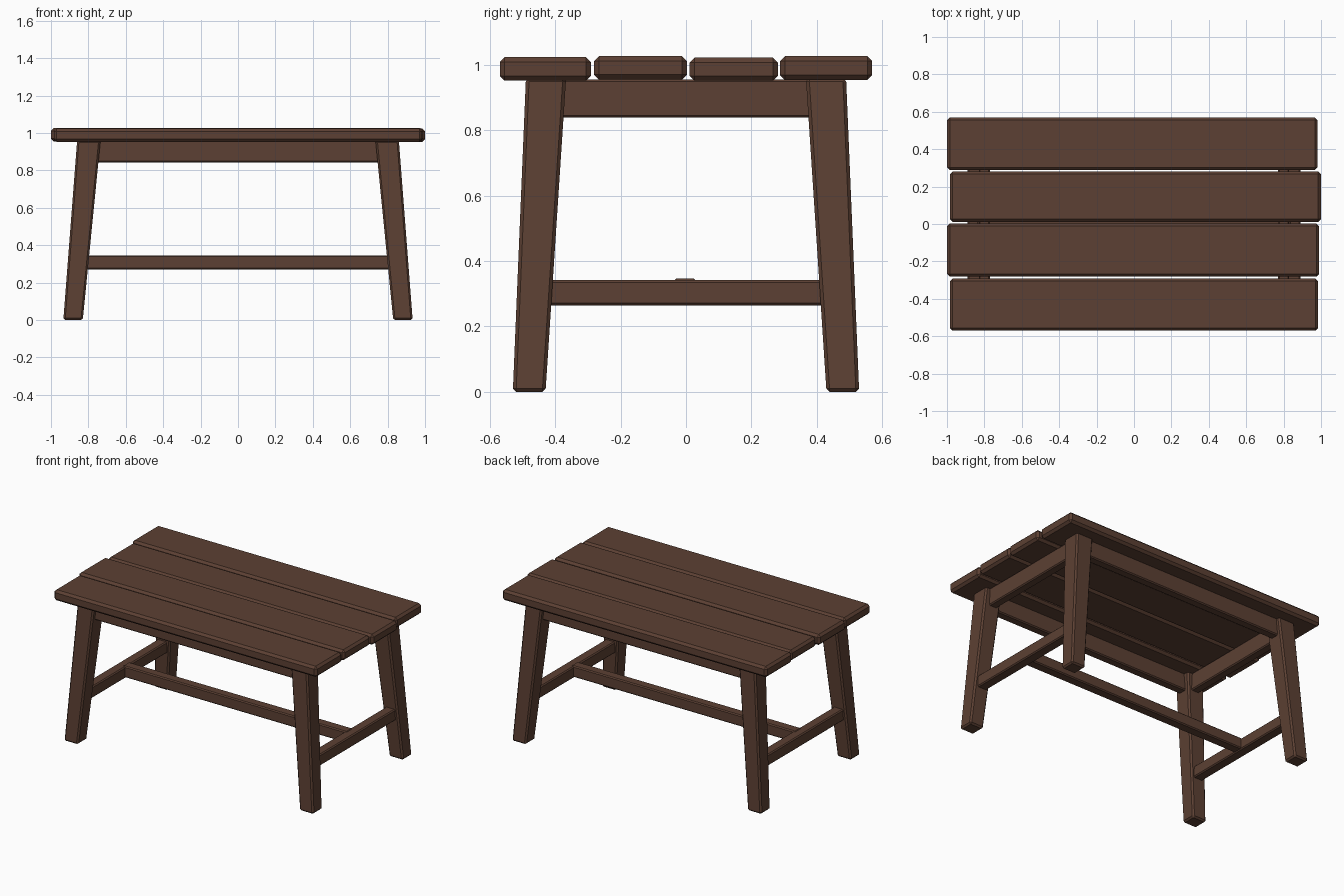
import bpy
import bmesh
from mathutils import Vector

cube = bpy.data.objects.get("Cube")
if cube:
    bpy.data.objects.remove(cube, do_unlink=True)

wood = bpy.data.materials.new("dark_brown_wood")
wood.use_nodes = True
colour = (0.107, 0.0513, 0.0331, 1)
wood.diffuse_color = colour
shader = next(n for n in wood.node_tree.nodes if n.type == "BSDF_PRINCIPLED")
shader.inputs["Base Color"].default_value = colour
shader.inputs["Roughness"].default_value = 0.8


def beam(name, bottom, top, z_range, chamfer):
    """Chamfered beam; bottom and top are rectangles (x0, x1, y0, y1)."""
    bm = bmesh.new()
    bmesh.ops.create_cube(bm, size=1)
    for v in bm.verts:
        high = v.co.z > 0
        x0, x1, y0, y1 = top if high else bottom
        v.co = Vector((x1 if v.co.x > 0 else x0,
                       y1 if v.co.y > 0 else y0,
                       z_range[1] if high else z_range[0]))
    bmesh.ops.bevel(bm, geom=bm.edges[:], offset=chamfer, segments=1,
                    profile=0.5, affect='EDGES')
    bmesh.ops.recalc_face_normals(bm, faces=bm.faces)
    mesh = bpy.data.meshes.new(name)
    bm.to_mesh(mesh)
    bm.free()
    mesh.materials.append(wood)
    obj = bpy.data.objects.new(name, mesh)
    bpy.context.collection.objects.link(obj)
    return obj


def box(name, rect, z_range, chamfer=0.007):
    return beam(name, rect, rect, z_range, chamfer)


# Tabletop planks, slightly uneven like hand-laid boards
planks = [
    ((-0.985, 0.985, -0.57, -0.291), (0.952, 1.024)),
    ((-1.0, 0.99, -0.282, 0.003), (0.956, 1.027)),
    ((-0.985, 1.0, 0.011, 0.281), (0.952, 1.023)),
    ((-1.0, 0.982, 0.288, 0.57), (0.954, 1.027)),
]
for i, (rect, z_range) in enumerate(planks):
    box(f"top_plank_{i + 1}", rect, z_range, 0.015)


def mirrored(rect, sx, sy):
    x0, x1, y0, y1 = rect
    xs = sorted((x0 * sx, x1 * sx))
    ys = sorted((y0 * sy, y1 * sy))
    return (*xs, *ys)


# Splayed tapering legs
for sx, side in ((1, "left"), (-1, "right")):
    for sy, end in ((-1, "front"), (1, "back")):
        beam(f"{end}_{side}_leg",
             mirrored((0.83, 0.934, 0.43, 0.53), sx, sy),
             mirrored((0.735, 0.86, 0.367, 0.49), sx, sy),
             (0, 0.96), 0.01)

# Aprons under the top
for sy, end in ((-1, "front"), (1, "back")):
    box(f"{end}_apron", mirrored((-0.77, 0.77, 0.405, 0.465), 1, sy), (0.843, 0.96))
for sx, side in ((1, "left"), (-1, "right")):
    box(f"{side}_apron", mirrored((0.77, 0.83, -0.4, 0.4), sx, 1), (0.839, 0.956))
    # Low side stretcher between each pair of legs
    box(f"{side}_stretcher", mirrored((0.82, 0.89, -0.43, 0.43), sx, 1), (0.264, 0.342))

# Long stretcher joining the two sides
box("centre_stretcher", (-0.84, 0.84, -0.037, 0.031), (0.27, 0.346))
